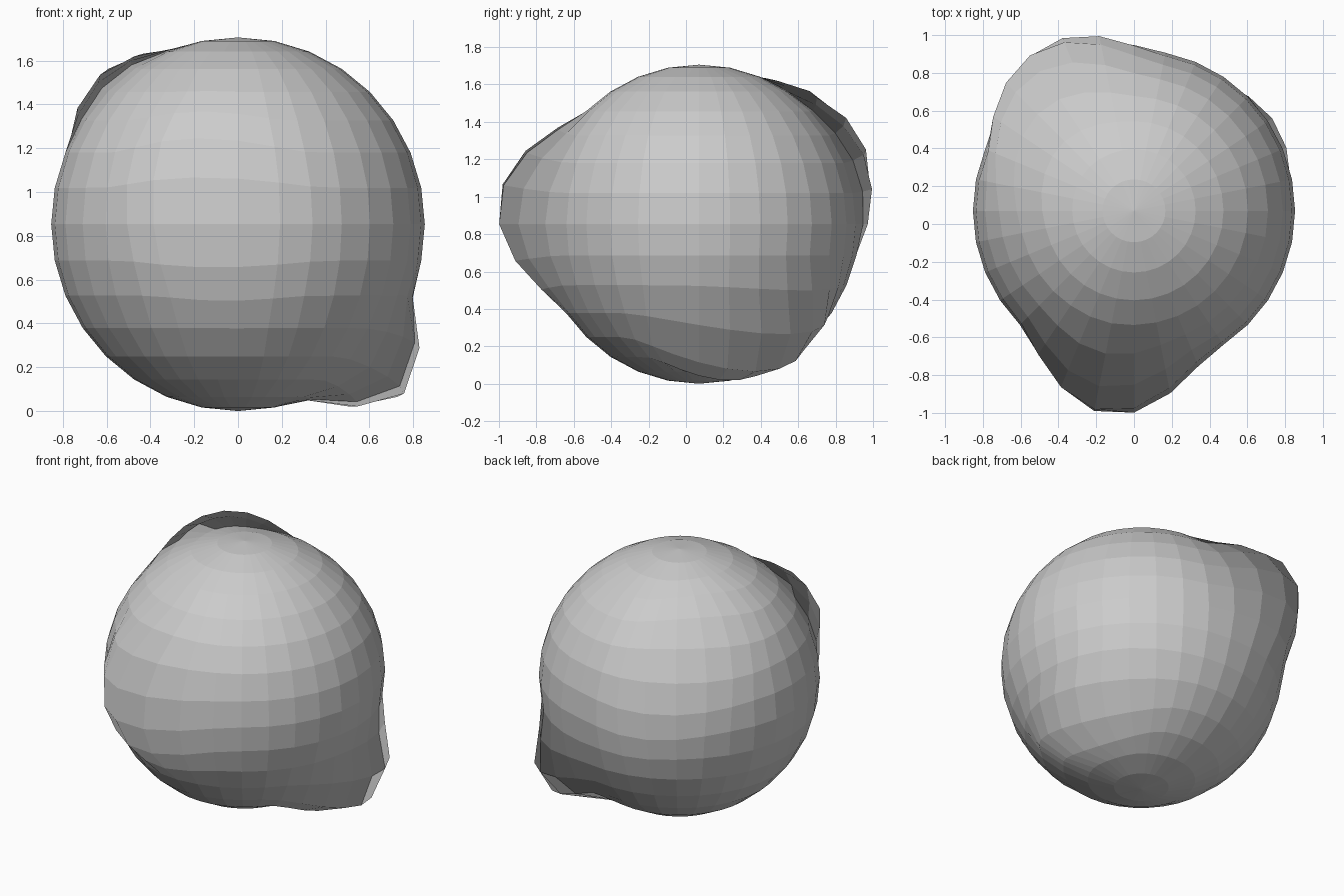
import bpy, bmesh
from math import radians, cos, sin, hypot
from mathutils import Vector, Matrix

if "Cube" in bpy.data.objects:
    bpy.data.objects.remove(bpy.data.objects["Cube"])

R = 0.853
CENTRE = Vector((0, 0.07, R))

# oval lumps: longitude from +x, latitude, height, long reach, short reach, tilt
LUMPS = [
    (-98, 6.5, 0.25, 45, 38, 125),    # front
    (126, 29, 0.23, 58, 36, 45),      # back left, upper
    (24, -43, 0.265, 50, 28, 15),     # back right, lower
]


def falloff(d, lon, lat, long_reach, short_reach, tilt):
    """1 at the middle of the lump, easing to 0 at its oval rim."""
    lon, lat, tilt = radians(lon), radians(lat), radians(tilt)
    mid = Vector((cos(lat) * cos(lon), cos(lat) * sin(lon), sin(lat)))
    east = Vector((-sin(lon), cos(lon), 0))
    north = mid.cross(east)
    side = d - mid * d.dot(mid)
    if side.length < 1e-6:
        return 1.0
    side = side.normalized() * d.angle(mid)
    e, n = side.dot(east), side.dot(north)
    u = (e * cos(tilt) + n * sin(tilt)) / radians(long_reach)
    w = (n * cos(tilt) - e * sin(tilt)) / radians(short_reach)
    t = max(0.0, 1 - hypot(u, w))
    return t * t * (3 - 2 * t)


# faceted ball
bm = bmesh.new()
bmesh.ops.create_uvsphere(bm, u_segments=32, v_segments=16, radius=R)
bm.normal_update()
round_normals = [f.normal.copy() for f in bm.faces for _ in f.loops]

# push the lumps outward
for v in bm.verts:
    d = v.co.normalized()
    v.co = d * (R + sum(h * falloff(d, lon, lat, a, b, tilt)
                        for lon, lat, h, a, b, tilt in LUMPS))
bmesh.ops.transform(bm, matrix=Matrix.Translation(CENTRE), verts=bm.verts)

mesh = bpy.data.meshes.new("lumpy_ball")
bm.to_mesh(mesh)
bm.free()
# the facets keep the even shading of the round ball
mesh.normals_split_custom_set(round_normals)
ball = bpy.data.objects.new("lumpy_ball", mesh)
bpy.context.collection.objects.link(ball)
